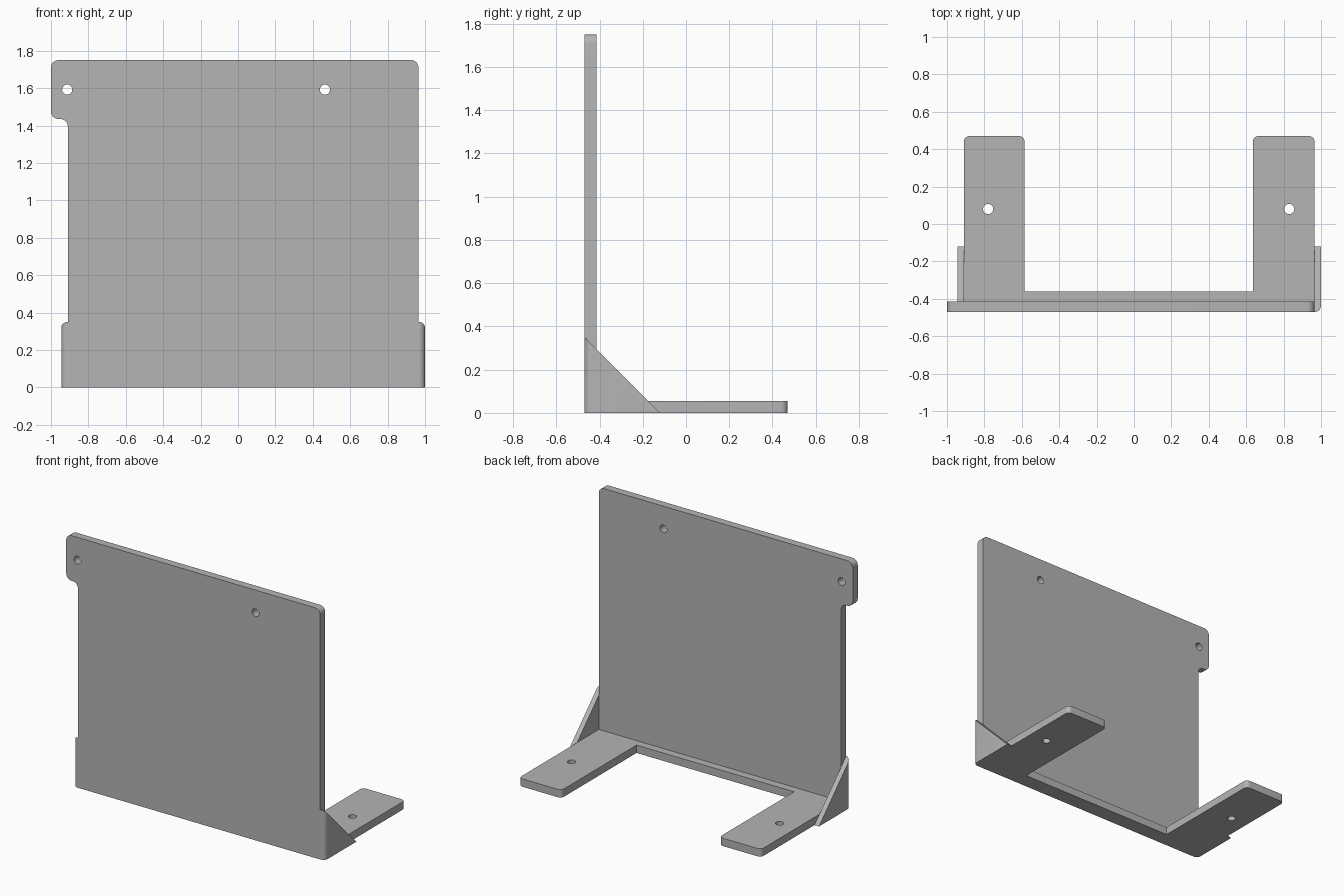
import bpy, bmesh, math
from mathutils import Vector, Matrix

if "Cube" in bpy.data.objects:
    bpy.data.objects.remove(bpy.data.objects["Cube"])

grey = bpy.data.materials.new("plain grey")
grey.diffuse_color = (0.46, 0.46, 0.46, 1)
grey.use_nodes = True
grey.node_tree.nodes["Principled BSDF"].inputs["Base Color"].default_value = grey.diffuse_color


def rounded(points, steps=8):
    """Outline from (x, y, radius) corners, with right-angle corners filleted."""
    out = []
    for i, (x, y, r) in enumerate(points):
        p = Vector((x, y))
        if r == 0:
            out.append(p)
            continue
        a = (Vector(points[i - 1][:2]) - p).normalized()
        b = (Vector(points[(i + 1) % len(points)][:2]) - p).normalized()
        for k in range(steps + 1):
            t = k / steps * math.pi / 2
            out.append(p + a * r * (1 - math.sin(t)) + b * r * (1 - math.cos(t)))
    return out


def circle(x, y, r=0.027, n=32):
    return [Vector((x + r * math.cos(2 * math.pi * k / n),
                    y + r * math.sin(2 * math.pi * k / n))) for k in range(n)]


def slab(name, loops, thickness, matrix, slope=None):
    """Extruded flat outline with holes, optionally trimmed by a sloping plane."""
    curve = bpy.data.curves.new(name + "_outline", 'CURVE')
    curve.dimensions = '2D'
    curve.fill_mode = 'BOTH'
    curve.extrude = thickness / 2
    for loop in loops:
        s = curve.splines.new('POLY')
        s.points.add(len(loop) - 1)
        for pt, co in zip(s.points, loop):
            pt.co = (co.x, co.y, 0, 1)
        s.use_cyclic_u = True
    tmp = bpy.data.objects.new(name + "_outline", curve)
    bpy.context.collection.objects.link(tmp)
    dg = bpy.context.evaluated_depsgraph_get()
    mesh = bpy.data.meshes.new_from_object(tmp.evaluated_get(dg))
    bpy.data.objects.remove(tmp)

    bm = bmesh.new()
    bm.from_mesh(mesh)
    bmesh.ops.remove_doubles(bm, verts=bm.verts, dist=1e-5)
    bm.transform(matrix)
    if slope:
        bmesh.ops.bisect_plane(bm, geom=bm.verts[:] + bm.edges[:] + bm.faces[:],
                               dist=1e-5, plane_co=slope[0], plane_no=slope[1],
                               clear_outer=True)
        bmesh.ops.holes_fill(bm, edges=[e for e in bm.edges if e.is_boundary], sides=0)
    bmesh.ops.recalc_face_normals(bm, faces=bm.faces)
    bm.to_mesh(mesh)
    bm.free()

    mesh.name = name
    mesh.materials.clear()
    mesh.materials.append(grey)
    obj = bpy.data.objects.new(name, mesh)
    bpy.context.collection.objects.link(obj)
    bpy.ops.object.select_all(action='DESELECT')
    obj.select_set(True)
    bpy.context.view_layer.objects.active = obj
    bpy.ops.object.shade_smooth_by_angle(angle=math.radians(30))
    return obj


L, R = -0.91, 0.965        # side edges of the plate
F, T = -0.47, 0.055        # front plane and sheet thickness

# Upright plate with a side ear and two screw holes
plate = rounded([(L, 0, 0), (R, 0, 0), (R, 1.75, 0.04), (-1, 1.75, 0.04),
                 (-1, 1.435, 0.04), (L, 1.435, 0.04)])
slab("back_plate", [plate, circle(-0.913, 1.592), circle(0.465, 1.592)], T,
     Matrix.Translation((0, F + T / 2, 0)) @ Matrix.Rotation(math.pi / 2, 4, 'X'))

# U-shaped base with two feet
base = rounded([(L, F + T, 0), (R, F + T, 0), (R, 0.47, 0.03), (0.635, 0.47, 0.03),
                (0.635, -0.36, 0), (-0.585, -0.36, 0), (-0.585, 0.47, 0.03),
                (L, 0.47, 0.03)])
slab("base_feet", [base, circle(-0.78, 0.08), circle(0.83, 0.08)], T,
     Matrix.Translation((0, 0, T / 2)))

# Triangular side gussets with a rounded front edge
for name, inner, side in (("left_gusset", L, -1), ("right_gusset", R, 1)):
    outer = inner + side * 0.035
    foot = rounded([(inner, F, 0), (outer, F, 0.033), (outer, -0.12, 0), (inner, -0.12, 0)])
    slab(name, [foot], 0.40, Matrix.Translation((0, 0, 0.20)),
         slope=((0, F, 0.35), (0, 1, 1)))
